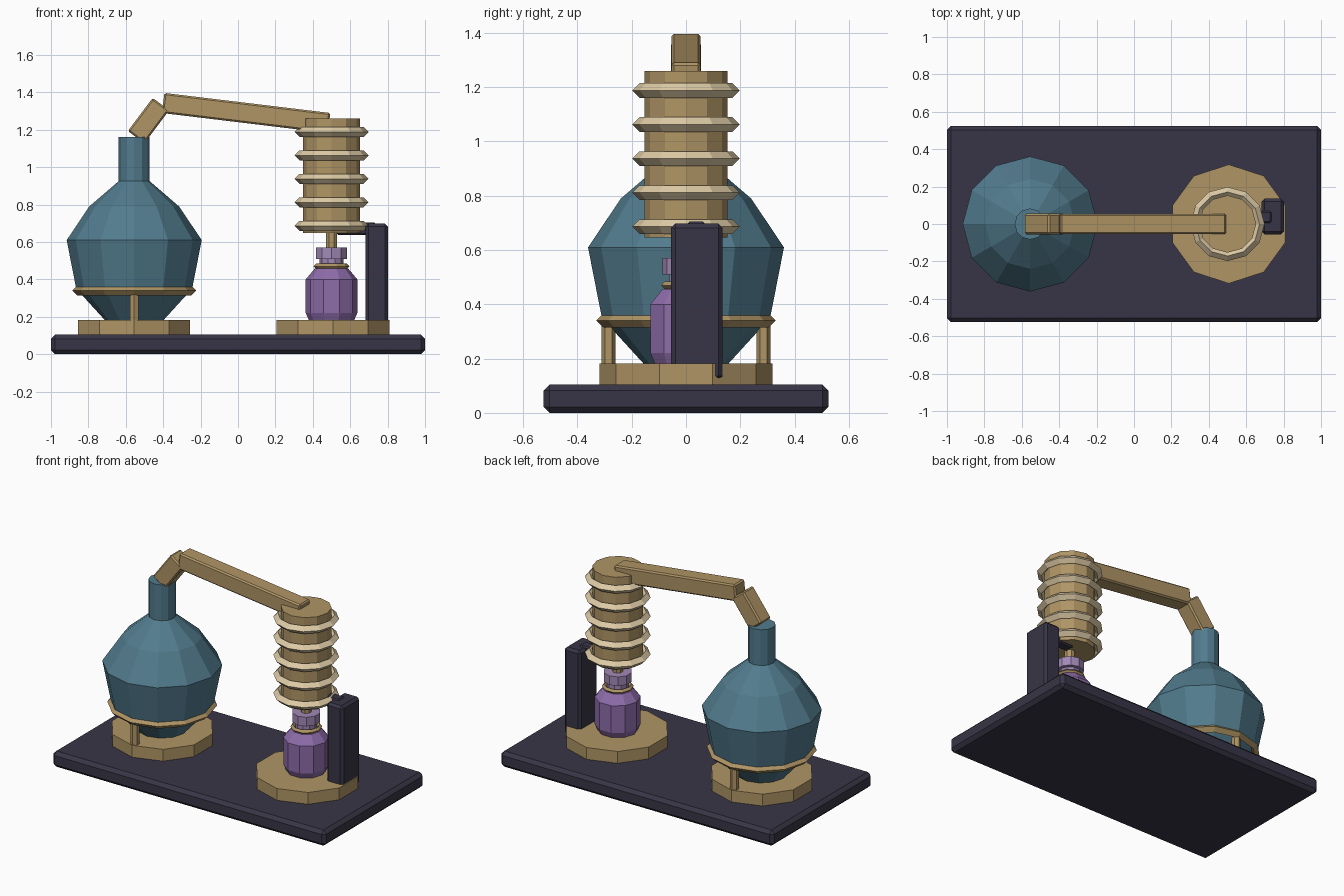
import bpy, bmesh
from math import cos, sin, pi, tau
from mathutils import Vector

cube = bpy.data.objects.get("Cube")
if cube:
    bpy.data.objects.remove(cube, do_unlink=True)


def material(name, rgb):
    m = bpy.data.materials.new(name)
    m.use_nodes = True
    m.diffuse_color = (*rgb, 1)
    bsdf = next(n for n in m.node_tree.nodes if n.type == 'BSDF_PRINCIPLED')
    bsdf.inputs["Base Color"].default_value = (*rgb, 1)
    return m


slate = material("dark_slate", (0.039, 0.036, 0.061))
brass = material("brass", (0.43, 0.30, 0.13))
cream = material("pale_brass", (0.73, 0.60, 0.38))
teal = material("teal_glass", (0.084, 0.20, 0.27))
purple = material("purple_glass", (0.27, 0.15, 0.40))
lilac = material("lilac_glass", (0.36, 0.25, 0.47))


def finish(name, bm, mat):
    bmesh.ops.recalc_face_normals(bm, faces=bm.faces)
    mesh = bpy.data.meshes.new(name)
    bm.to_mesh(mesh)
    bm.free()
    mesh.materials.append(mat)
    ob = bpy.data.objects.new(name, mesh)
    bpy.context.collection.objects.link(ob)
    return ob


def lathe(name, profile, centre, sides, mat, start=0.0, closed=False):
    """Turn (radius, height) points about a vertical axis; closed makes a ring."""
    bm = bmesh.new()
    rows = [[bm.verts.new((centre[0] + r * cos(start + tau * i / sides),
                           centre[1] + r * sin(start + tau * i / sides), z))
             for i in range(sides)] for r, z in profile]
    pairs = list(zip(rows, rows[1:]))
    if closed:
        pairs.append((rows[-1], rows[0]))
    else:
        bm.faces.new(rows[0])
        bm.faces.new(rows[-1])
    for a, b in pairs:
        for i in range(sides):
            j = (i + 1) % sides
            bm.faces.new((a[i], a[j], b[j], b[i]))
    return finish(name, bm, mat)


def ring(name, centre, z, radius, thick, sides, mat, start=0.0):
    """Ring with a diamond section."""
    section = [(radius + thick, z), (radius, z + thick),
               (radius - thick, z), (radius, z - thick)]
    return lathe(name, section, centre, sides, mat, start, closed=True)


def box(name, low, high, bevel, mat):
    low, high = Vector(low), Vector(high)
    bm = bmesh.new()
    bmesh.ops.create_cube(bm, size=1)
    bmesh.ops.scale(bm, vec=high - low, verts=bm.verts)
    bmesh.ops.bevel(bm, geom=bm.edges[:], offset=bevel, segments=1, affect='EDGES')
    bmesh.ops.translate(bm, vec=(low + high) / 2, verts=bm.verts)
    return finish(name, bm, mat)


def tube(name, a, b, width, mat):
    """Square bevelled tube running between two points."""
    a, b = Vector(a), Vector(b)
    h, length = width / 2, (b - a).length
    ob = box(name, (0, -h, -h), (length, h, h), 0.009, mat)
    ob.rotation_mode = 'QUATERNION'
    ob.rotation_quaternion = Vector((1, 0, 0)).rotation_difference(b - a)
    ob.location = a
    return ob


boiler = (-0.555, 0)
receiver = (0.5, 0)

# Baseboard and the two ten-sided stands
box("baseboard", (-1, -0.525, 0), (1, 0.525, 0.104), 0.022, slate)
lathe("flask_stand", [(0.315, 0.1), (0.315, 0.182)], boiler, 10, brass, pi / 2)
lathe("bottle_stand", [(0.318, 0.1), (0.318, 0.182)], (0.507, 0), 10, brass, pi / 2)

# Boiling flask with its support ring and legs
lathe("boiling_flask", [(0.13, 0.15), (0.155, 0.18), (0.31, 0.35), (0.361, 0.61),
                        (0.24, 0.79), (0.083, 0.925), (0.083, 1.162)],
      boiler, 12, teal)
ring("flask_ring", boiler, 0.34, 0.305, 0.026, 12, brass)
for side, label in ((-1, "front"), (1, "back")):
    lathe(label + "_leg", [(0.026, 0.17), (0.026, 0.335)],
          (boiler[0], side * 0.285), 6, brass, pi / 2)

# Vapour pipe
tube("pipe_riser", (-0.545, 0, 1.16), (-0.412, 0, 1.337), 0.11, brass)
tube("pipe_arm", (-0.4, 0, 1.343), (0.487, 0, 1.236), 0.108, brass)

# Condenser with cooling rings and drip spout
lathe("condenser", [(0.153, 0.647), (0.153, 1.26)], receiver, 12, brass)
for i in range(5):
    ring("cooling_ring", receiver, 0.686 + 0.1255 * i, 0.171, 0.027, 12, cream)
lathe("drip_spout", [(0.033, 0.55), (0.033, 0.66)], receiver, 8, brass, pi / 8)

# Collecting bottle
lathe("bottle", [(0.12, 0.18), (0.138, 0.22), (0.138, 0.4), (0.09, 0.457)],
      receiver, 10, purple)
lathe("bottle_neck", [(0.064, 0.45), (0.064, 0.52)], receiver, 10, lilac)
lathe("bottle_lip", [(0.087, 0.51), (0.087, 0.57)], receiver, 10, lilac, pi / 2)
ring("bottle_collar", receiver, 0.47, 0.082, 0.014, 10, brass)

# Condenser post and clamp arm
box("post", (0.682, -0.055, 0.12), (0.802, 0.135, 0.698), 0.016, slate)
box("clamp_arm", (0.53, 0.005, 0.636), (0.735, 0.07, 0.705), 0.008, slate)
